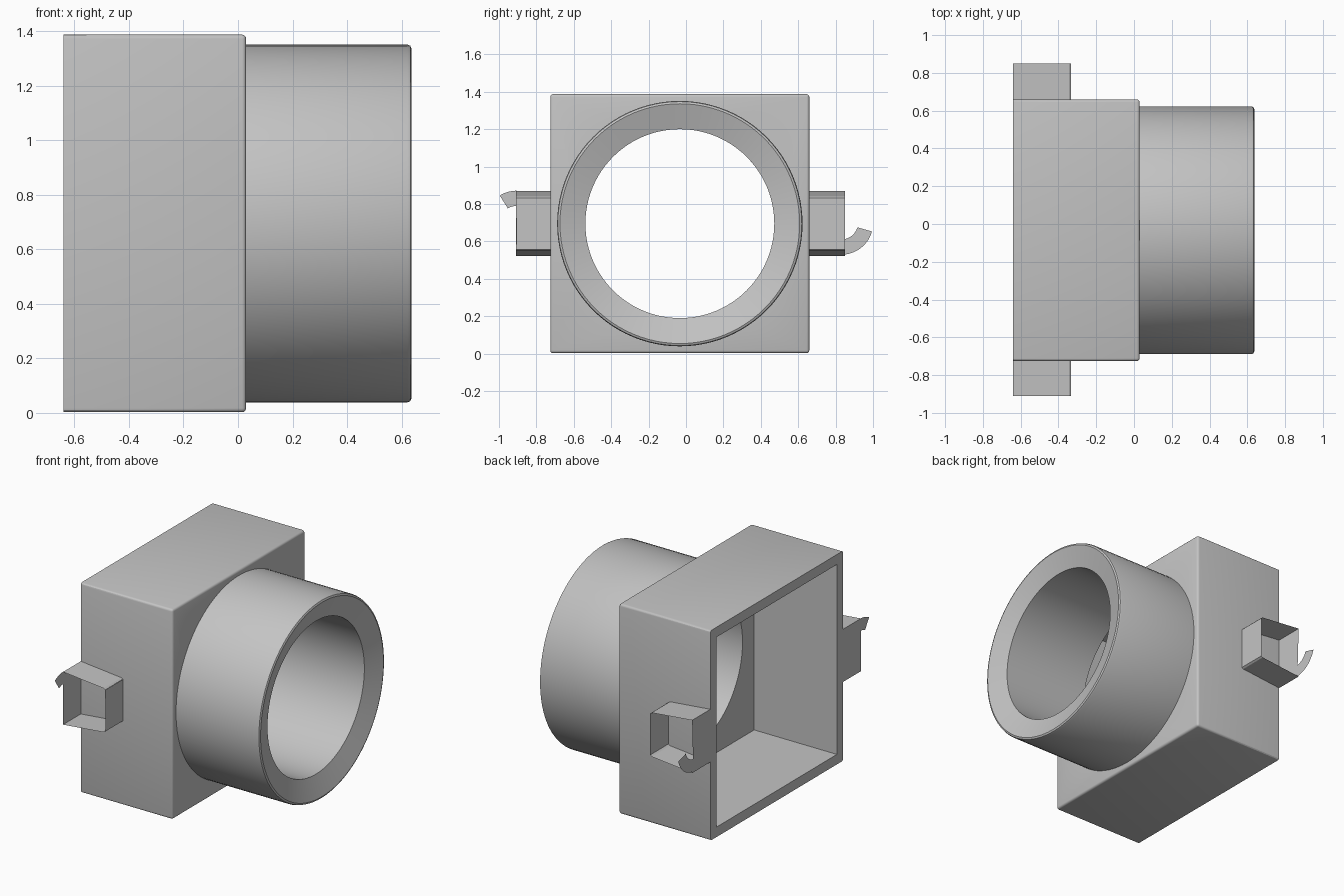
import bpy, bmesh, math
from mathutils import Matrix

if "Cube" in bpy.data.objects:
    bpy.data.objects.remove(bpy.data.objects["Cube"])

CY, CZ = -0.033, 0.695      # bore axis
BACK, FRONT = -0.64, 0.03   # housing ends along x
SIZE, WALL, BORE = 1.385, 0.066, 0.505

grey = bpy.data.materials.new("plain_grey")
grey.use_nodes = True
grey.diffuse_color = (0.55, 0.55, 0.55, 1)
grey.node_tree.nodes["Principled BSDF"].inputs["Base Color"].default_value = grey.diffuse_color


def finish(name, bm, smooth=True):
    mesh = bpy.data.meshes.new(name)
    bm.to_mesh(mesh)
    bm.free()
    mesh.materials.append(grey)
    obj = bpy.data.objects.new(name, mesh)
    bpy.context.collection.objects.link(obj)
    if smooth:
        select(obj)
        bpy.ops.object.shade_smooth_by_angle(angle=math.radians(30))
    return obj


def select(obj):
    bpy.ops.object.select_all(action='DESELECT')
    obj.select_set(True)
    bpy.context.view_layer.objects.active = obj


def block(x0, x1, width):
    bm = bmesh.new()
    place = Matrix.Translation(((x0 + x1) / 2, CY, CZ)) @ Matrix.Diagonal((x1 - x0, width, width, 1))
    bmesh.ops.create_cube(bm, size=1, matrix=place)
    return bm


def cut(target, cutter):
    mod = target.modifiers.new("cut", 'BOOLEAN')
    mod.operation, mod.solver, mod.object = 'DIFFERENCE', 'EXACT', cutter
    select(target)
    bpy.ops.object.modifier_apply(modifier=mod.name)
    bpy.data.objects.remove(cutter)


# Housing: square box with softened edges, sharp only around the open back
bm = block(BACK, FRONT, SIZE)
soft = [e for e in bm.edges if any(v.co.x > 0 for v in e.verts)]
bmesh.ops.bevel(bm, geom=soft, offset=0.015, segments=3, profile=0.5, affect='EDGES')
housing = finish("housing", bm, smooth=False)
cut(housing, finish("cavity_cutter", block(BACK - 0.1, FRONT - WALL, SIZE - 2 * WALL), False))
bm = bmesh.new()
bmesh.ops.create_cone(bm, cap_ends=True, segments=96, radius1=BORE, radius2=BORE, depth=0.4,
                      matrix=Matrix.Translation((FRONT, CY, CZ)) @ Matrix.Rotation(math.pi / 2, 4, 'Y'))
cut(housing, finish("bore_cutter", bm, False))
select(housing)
bpy.ops.object.shade_smooth_by_angle(angle=math.radians(30))

# Tube: revolved wall with a rounded lip and a shallow dished end
profile = [(FRONT - 0.02, 0.656), (0.622, 0.656), (0.632, 0.652), (0.637, 0.641),
           (0.592, BORE), (FRONT, BORE)]
bm = bmesh.new()
verts = [bm.verts.new((x, CY, CZ + r)) for x, r in profile]
edges = [bm.edges.new(pair) for pair in zip(verts, verts[1:])]
bmesh.ops.spin(bm, geom=verts + edges, cent=(0, CY, CZ), axis=(1, 0, 0),
               angle=math.tau, steps=96, use_merge=True)
bmesh.ops.remove_doubles(bm, verts=bm.verts, dist=0.0001)
bmesh.ops.recalc_face_normals(bm, faces=bm.faces)
finish("tube", bm)


def arc(centre, radius, start, end, steps=20):
    angles = [math.radians(start + (end - start) * i / steps) for i in range(steps + 1)]
    return [(centre + radius * math.cos(a), 0.70 + radius * math.sin(a)) for a in angles]


# Clips: thin sheet brackets with a round notch and one hook on the rear plate
def clip(name, side, root, edge, centre, start, hook, hook_up):
    bm = bmesh.new()

    def sheet(points):
        bm.faces.new([bm.verts.new((x, side * d, z)) for x, d, z in points])

    def plate(x, top, bottom, outline):
        sheet([(x, d, z) for d, z in [(root, top), (edge, top)] + outline + [(edge, bottom), (root, bottom)]])

    inner, outer = 0.09, 0.171
    front_x = -0.333
    plate(front_x, 0.832, 0.558, arc(centre, inner, start, 270))
    if hook_up:
        rear = arc(centre, outer, 90, hook) + arc(centre, inner, hook, 270)
    else:
        rear = arc(centre, inner, start, hook) + arc(centre, outer, hook, 272)
    plate(BACK, 0.87, 0.522, rear)
    # sloping top and bottom walls, folded over at the front corner
    for sign in (1, -1):
        path = [(BACK, 0.174), (-0.345, 0.145), (front_x, 0.137)]
        for (xa, ha), (xb, hb) in zip(path, path[1:]):
            za, zb = 0.696 + sign * ha, 0.696 + sign * hb
            sheet([(xa, root, za), (xb, root, zb), (xb, edge, zb), (xa, edge, za)])
    bmesh.ops.triangulate(bm, faces=bm.faces, ngon_method='EAR_CLIP')
    bmesh.ops.remove_doubles(bm, verts=bm.verts, dist=0.0005)
    bmesh.ops.recalc_face_normals(bm, faces=bm.faces)
    finish(name, bm, smooth=False)


clip("back_clip", 1, 0.655, 0.85, 0.83, 120, 344, False)
clip("front_clip", -1, 0.72, 0.91, 0.905, 90, 58, True)
